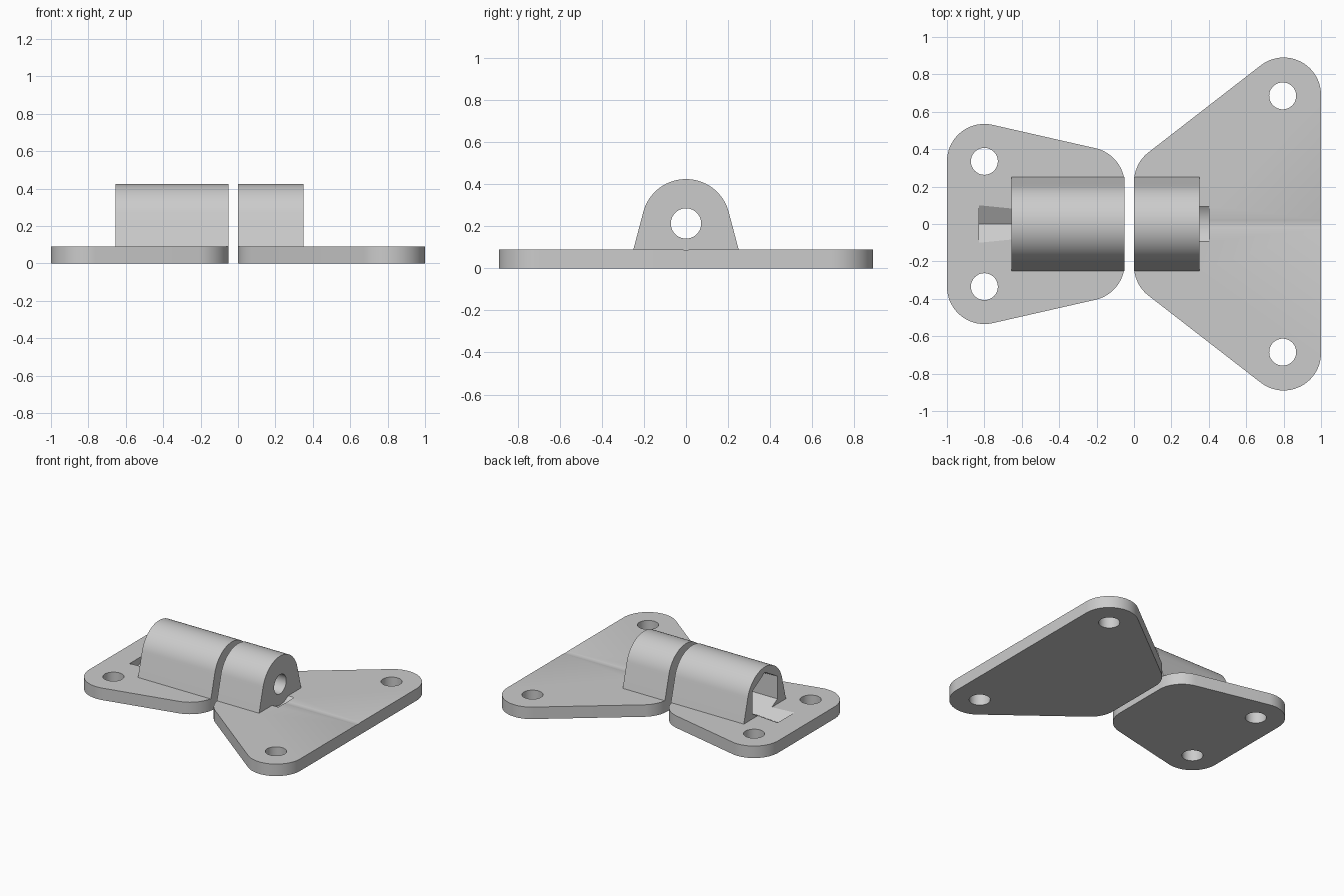
import bpy, bmesh, math

if "Cube" in bpy.data.objects:
    bpy.data.objects.remove(bpy.data.objects["Cube"])

T = 0.09          # plate thickness
AXIS = 0.213      # height of the pin axis

steel = bpy.data.materials.new("light grey")
steel.diffuse_color = (0.6, 0.6, 0.6, 1)
steel.use_nodes = True
steel.node_tree.nodes["Principled BSDF"].inputs["Base Color"].default_value = steel.diffuse_color


def circle(cx, cy, r, n=64, turn=0.0):
    return [(cx + r * math.cos(turn + 2 * math.pi * i / n),
             cy + r * math.sin(turn + 2 * math.pi * i / n)) for i in range(n)]


def hull(name, points):
    """Convex solid around the given points."""
    bm = bmesh.new()
    for p in points:
        bm.verts.new(p)
    res = bmesh.ops.convex_hull(bm, input=bm.verts[:])
    junk = set(res["geom_interior"]) | set(res["geom_unused"])
    bmesh.ops.delete(bm, geom=[g for g in junk if isinstance(g, bmesh.types.BMVert)],
                     context='VERTS')
    bmesh.ops.dissolve_limit(bm, angle_limit=0.005, verts=bm.verts[:], edges=bm.edges[:])
    bmesh.ops.recalc_face_normals(bm, faces=bm.faces[:])
    me = bpy.data.meshes.new(name)
    bm.to_mesh(me)
    bm.free()
    me.materials.append(steel)
    ob = bpy.data.objects.new(name, me)
    bpy.context.collection.objects.link(ob)
    return ob


def upright(name, outline, z0, z1):
    return hull(name, [(x, y, z) for x, y in outline for z in (z0, z1)])


def along_x(name, ring0, ring1, x0, x1):
    return hull(name, [(x0, y, z) for y, z in ring0] + [(x1, y, z) for y, z in ring1])


def combine(ob, tool, mode):
    m = ob.modifiers.new(mode, 'BOOLEAN')
    m.operation, m.solver, m.object = mode, 'EXACT', tool
    bpy.context.view_layer.objects.active = ob
    bpy.ops.object.modifier_apply(modifier=m.name)
    bpy.data.objects.remove(tool)


def leaf(name, inner, outer, hole, k0, k1, cutters):
    """Rounded plate with a knuckle on top, two screw holes and axis cuts."""
    outline = []
    for cx, cy, r in (inner, outer):
        outline += circle(cx, cy, r) + circle(cx, -cy, r)
    ob = upright(name, outline, 0, T)
    # knuckle: round top running down to a wider foot
    prof = circle(0, 0.214, 0.21, 96) + [(0.25, T), (-0.25, T)]
    prof = [p for p in prof if p[1] >= T]
    combine(ob, along_x("knuckle", prof, prof, k0, k1), 'UNION')
    # screw holes
    for s in (1, -1):
        combine(ob, upright("screw_hole", circle(hole[0], s * hole[1], 0.072, 48),
                            -0.1, 0.2), 'DIFFERENCE')
    # cuts around the pin axis: radius at each end, sides, extent
    for r0, r1, n, x0, x1 in cutters:
        a = circle(0, AXIS, r0, n, math.pi / 2)
        b = circle(0, AXIS, r1, n, math.pi / 2)
        combine(ob, along_x("axis_cut", a, b, x0, x1), 'DIFFERENCE')
    bpy.ops.object.select_all(action='DESELECT')
    ob.select_set(True)
    bpy.context.view_layer.objects.active = ob
    bpy.ops.object.shade_smooth_by_angle(angle=math.radians(25))
    return ob


# small leaf with a tapered hexagonal bolt pocket
leaf("small_leaf", (-0.25, 0.21, 0.2), (-0.8, 0.335, 0.2), (-0.8, 0.335),
     -0.655, -0.05,
     [(0.072, 0.072, 48, -0.5, 0.1), (0.181, 0.15, 6, -0.83, -0.3)])

# large leaf with pin hole, washer recess and shallow access groove
leaf("large_leaf", (0.2, 0.225, 0.2), (0.8, 0.69, 0.2), (0.795, 0.685),
     0.0, 0.35,
     [(0.072, 0.072, 48, -0.1, 0.38), (0.155, 0.155, 64, 0.35, 0.4),
      (0.1255, 0.1255, 64, 0.39, 1.1)])
